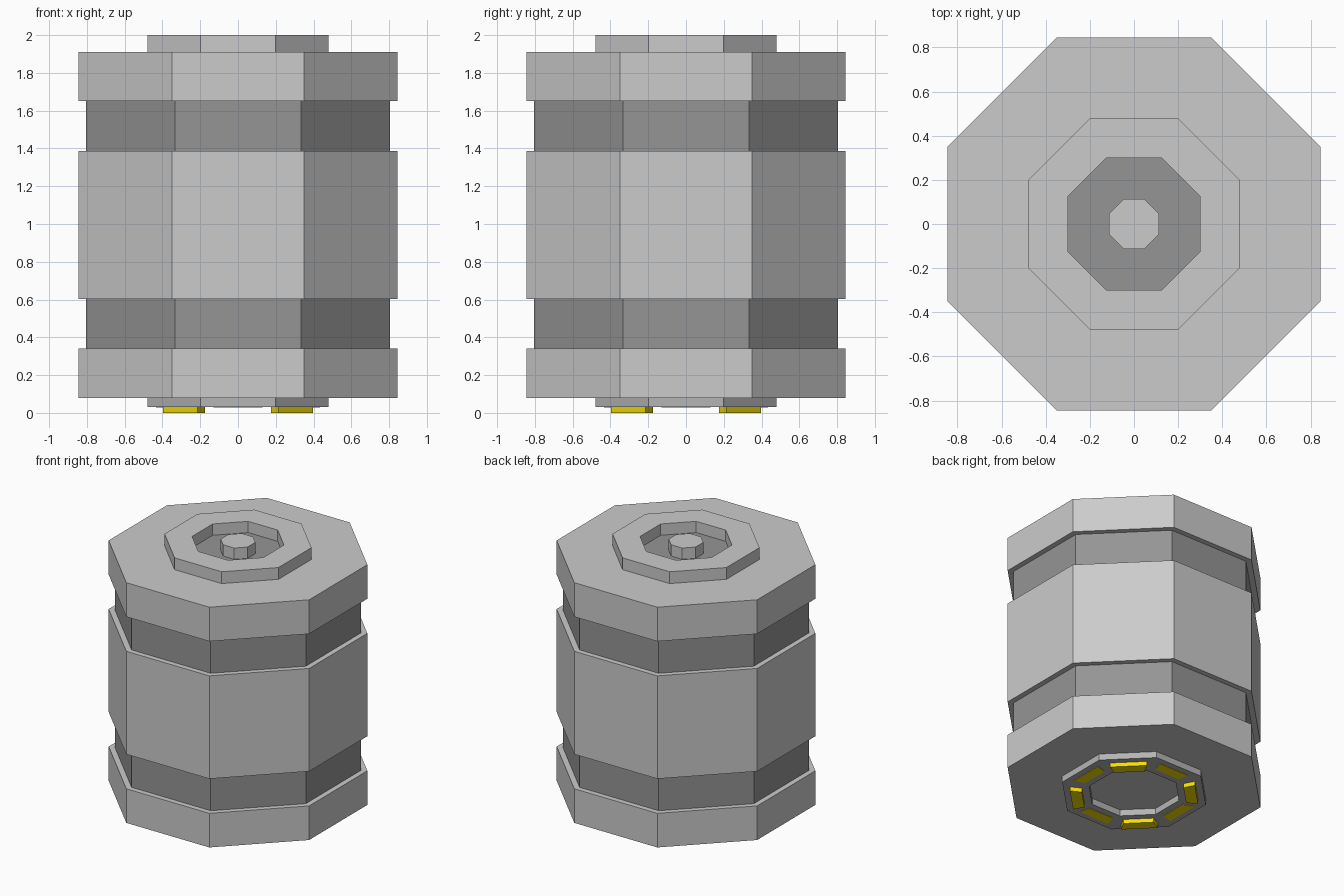
import bpy, bmesh, math

if "Cube" in bpy.data.objects:
    bpy.data.objects.remove(bpy.data.objects["Cube"])

SIDES = 8
K = 1 / math.cos(math.pi / SIDES)   # flat-to-centre distance -> corner radius


def material(name, rgb):
    m = bpy.data.materials.new(name)
    m.diffuse_color = (*rgb, 1)
    m.use_nodes = True
    m.node_tree.nodes["Principled BSDF"].inputs["Base Color"].default_value = m.diffuse_color
    return m


dark = material("dark_grey", (0.30, 0.30, 0.30))
mid = material("mid_grey", (0.46, 0.46, 0.46))
yellow = material("yellow", (0.92, 0.74, 0.0))


def finish(name, bm, mat=None):
    bmesh.ops.recalc_face_normals(bm, faces=bm.faces)
    me = bpy.data.meshes.new(name)
    bm.to_mesh(me)
    bm.free()
    ob = bpy.data.objects.new(name, me)
    bpy.context.collection.objects.link(ob)
    if mat:
        me.materials.append(mat)
    return ob


def octagon(bm, flat, z):
    r = flat * K
    angles = [math.tau * (i + 0.5) / SIDES for i in range(SIDES)]
    return [bm.verts.new((r * math.cos(a), r * math.sin(a), z)) for a in angles]


def bridge(bm, a, b):
    for i in range(SIDES):
        j = (i + 1) % SIDES
        bm.faces.new((a[i], a[j], b[j], b[i]))


def prism(name, flat, z0, z1, mat=None):
    bm = bmesh.new()
    a, b = octagon(bm, flat, z0), octagon(bm, flat, z1)
    bridge(bm, a, b)
    bm.faces.new(a)
    bm.faces.new(b)
    return finish(name, bm, mat)


def ring(name, outer, inner, z0, z1, mat=None):
    bm = bmesh.new()
    loops = [octagon(bm, f, z) for f, z in
             ((outer, z0), (outer, z1), (inner, z1), (inner, z0))]
    for k in range(4):
        bridge(bm, loops[k], loops[(k + 1) % 4])
    return finish(name, bm, mat)


def contact(name, angle, z0, z1):
    # wedge-shaped pad with radial ends
    bm = bmesh.new()
    c, s = math.cos(angle), math.sin(angle)
    shape = [(0.352, -0.105), (0.433, -0.129), (0.433, 0.129), (0.352, 0.105)]
    base = bm.faces.new([bm.verts.new((u * c - v * s, u * s + v * c, z0)) for u, v in shape])
    top = bmesh.ops.extrude_face_region(bm, geom=[base])["geom"]
    for v in top:
        if isinstance(v, bmesh.types.BMVert):
            v.co.z = z1
    return finish(name, bm, yellow)


# Body: dark core showing between three pale bands
prism("dark_core", 0.805, 0.30, 1.69, dark)
prism("bottom_band", 0.845, 0.08, 0.34)
prism("middle_band", 0.845, 0.603, 1.387)
prism("top_band", 0.845, 1.65, 1.91)

# Top socket: raised collar, dark floor and centre pin
ring("top_collar", 0.48, 0.30, 1.91, 2.0)
prism("socket_floor", 0.30, 1.90, 1.914, dark)
prism("centre_pin", 0.113, 1.90, 2.0)

# Base ring with yellow contacts: diagonal ones stand proud, the others sit flush
ring("base_ring", 0.48, 0.30, 0.032, 0.08, mid)
for i in range(SIDES):
    contact(f"base_contact_{i + 1}", math.tau * i / SIDES, 0.0 if i % 2 else 0.029, 0.05)
